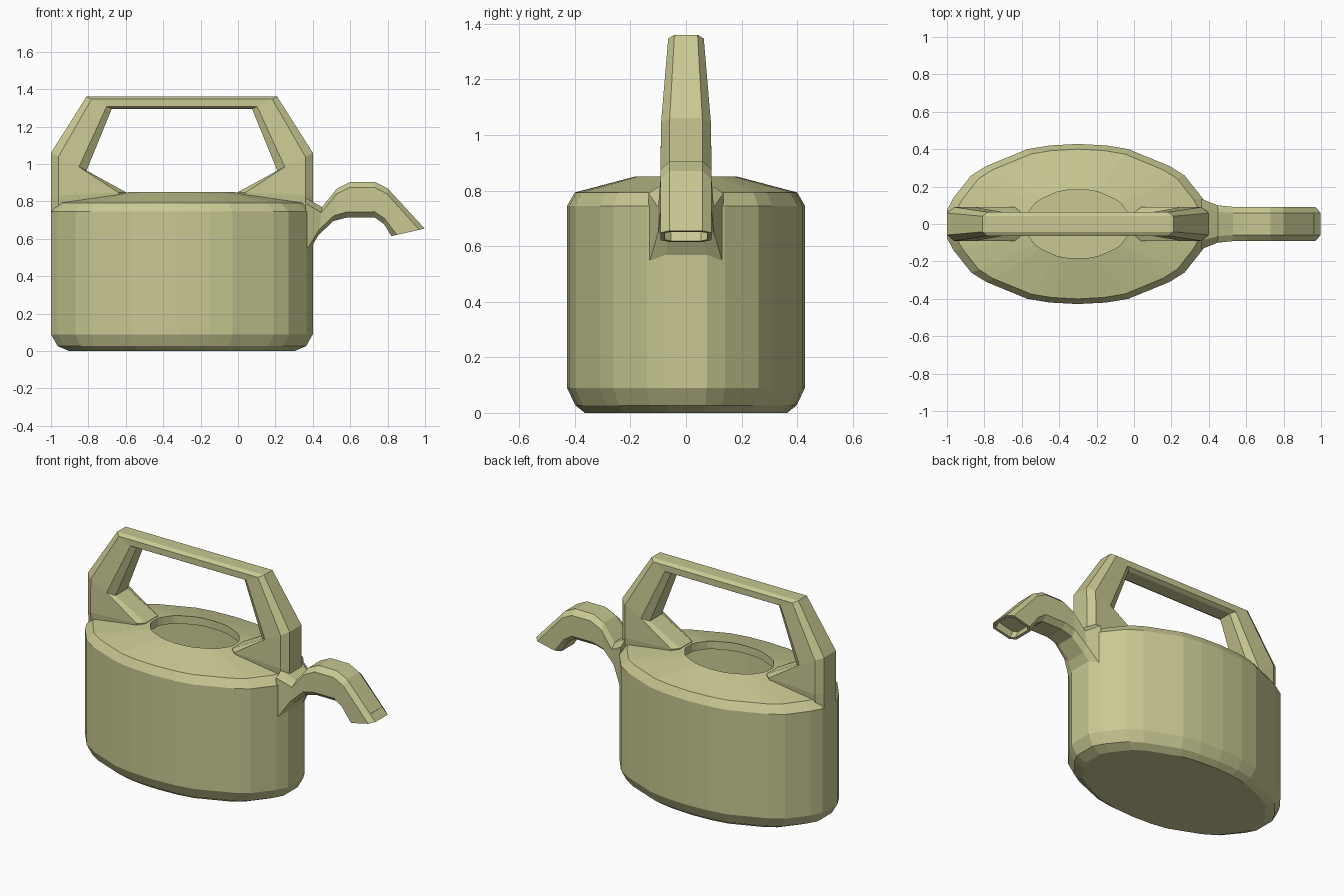
import bpy, bmesh
from mathutils import Vector

cube = bpy.data.objects.get("Cube")
if cube:
    bpy.data.objects.remove(cube)

olive = bpy.data.materials.new("pale_olive")
olive.use_nodes = True
COLOUR = (0.58, 0.58, 0.29, 1)
olive.diffuse_color = COLOUR
olive.node_tree.nodes["Principled BSDF"].inputs["Base Color"].default_value = COLOUR


def skin(name, rings, open_end=0):
    """Bridge closed rings of points, cap both ends, and optionally hollow the last cap."""
    bm = bmesh.new()
    loops = [[bm.verts.new(p) for p in ring] for ring in rings]
    n = len(loops[0])
    for a, b in zip(loops, loops[1:]):
        for i in range(n):
            j = (i + 1) % n
            bm.faces.new((a[i], a[j], b[j], b[i]))
    bm.faces.new(loops[0])
    end = bm.faces.new(loops[-1])
    bmesh.ops.recalc_face_normals(bm, faces=bm.faces)
    if open_end:
        bmesh.ops.inset_region(bm, faces=[end], thickness=0.018)
        low = bmesh.ops.extrude_discrete_faces(bm, faces=[end])["faces"][0]
        bmesh.ops.translate(bm, verts=low.verts, vec=Vector((-0.4, 0, 0.9)) * open_end)
    bmesh.ops.recalc_face_normals(bm, faces=bm.faces)
    mesh = bpy.data.meshes.new(name)
    bm.to_mesh(mesh)
    bm.free()
    mesh.materials.append(olive)
    obj = bpy.data.objects.new(name, mesh)
    bpy.context.collection.objects.link(obj)
    return obj


def chamfered(outer, inner, width, cut=0.04, flat=0.65):
    """Chamfered box section between an outer and an inner point in the xz plane."""
    o, i = Vector((outer[0], 0, outer[1])), Vector((inner[0], 0, inner[1]))
    d = (i - o).normalized() * cut
    side = [(o, flat), (o + d, 1), (i - d, 1), (i, flat)]
    half = [p + Vector((0, width * k, 0)) for p, k in side]
    return half + [Vector((p.x, -p.y, p.z)) for p in reversed(half)]


# Oval body: one quarter of the outline, mirrored twice
CENTRE = -0.3
quarter = [(0.70, 0.075), (0.665, 0.14), (0.57, 0.26), (0.49, 0.31),
           (0.27, 0.40), (0.15, 0.42), (0.0, 0.428)]
half = quarter + [(-x, y) for x, y in reversed(quarter[:-1])]
outline = half + [(x, -y) for x, y in reversed(half)]
outline = list(dict.fromkeys(outline))


def oval(sx, sy, z):
    return [(CENTRE + x * sx, y * sy, z) for x, y in outline]


# Outside wall, sloping shoulder, filling hole and hollow inside
skin("can_body", [
    oval(0.86, 0.85, 0.0), oval(0.95, 0.93, 0.027), oval(1, 1, 0.09),
    oval(1, 1, 0.745), oval(0.93, 0.935, 0.793), oval(0.40, 0.43, 0.85),
    oval(0.40, 0.43, 0.80), oval(0.92, 0.92, 0.745), oval(0.95, 0.95, 0.70),
    oval(0.95, 0.95, 0.09), oval(0.85, 0.84, 0.03)])

# Arched handle: left stations mirrored about the body centre
stations = [((-1.0, 0.74), (-0.60, 0.82), 0.085),
            ((-1.0, 0.83), (-0.60, 0.85), 0.092),
            ((-1.0, 1.06), (-0.81, 0.965), 0.09),
            ((-0.81, 1.36), (-0.675, 1.295), 0.064)]


def flip(p):
    return (2 * CENTRE - p[0], p[1])


cuts = [0.04, 0.04, 0.045, 0.03]
left = [chamfered(o, i, w, c) for (o, i, w), c in zip(stations, cuts)]
right = [chamfered(flip(o), flip(i), w, c) for (o, i, w), c in zip(stations, cuts)]
skin("handle", left + right[::-1])

# Curved spout with a flared root and an open tip
spout = [((0.36, 0.82), (0.36, 0.50), 0.135),
         ((0.45, 0.77), (0.43, 0.62), 0.10),
         ((0.53, 0.87), (0.51, 0.695), 0.092),
         ((0.60, 0.905), (0.585, 0.715), 0.092),
         ((0.73, 0.905), (0.73, 0.715), 0.092),
         ((0.80, 0.87), (0.78, 0.68), 0.092),
         ((0.998, 0.655), (0.82, 0.615), 0.092)]
skin("spout", [chamfered(o, i, w, 0.03) for o, i, w in spout], open_end=0.05)
